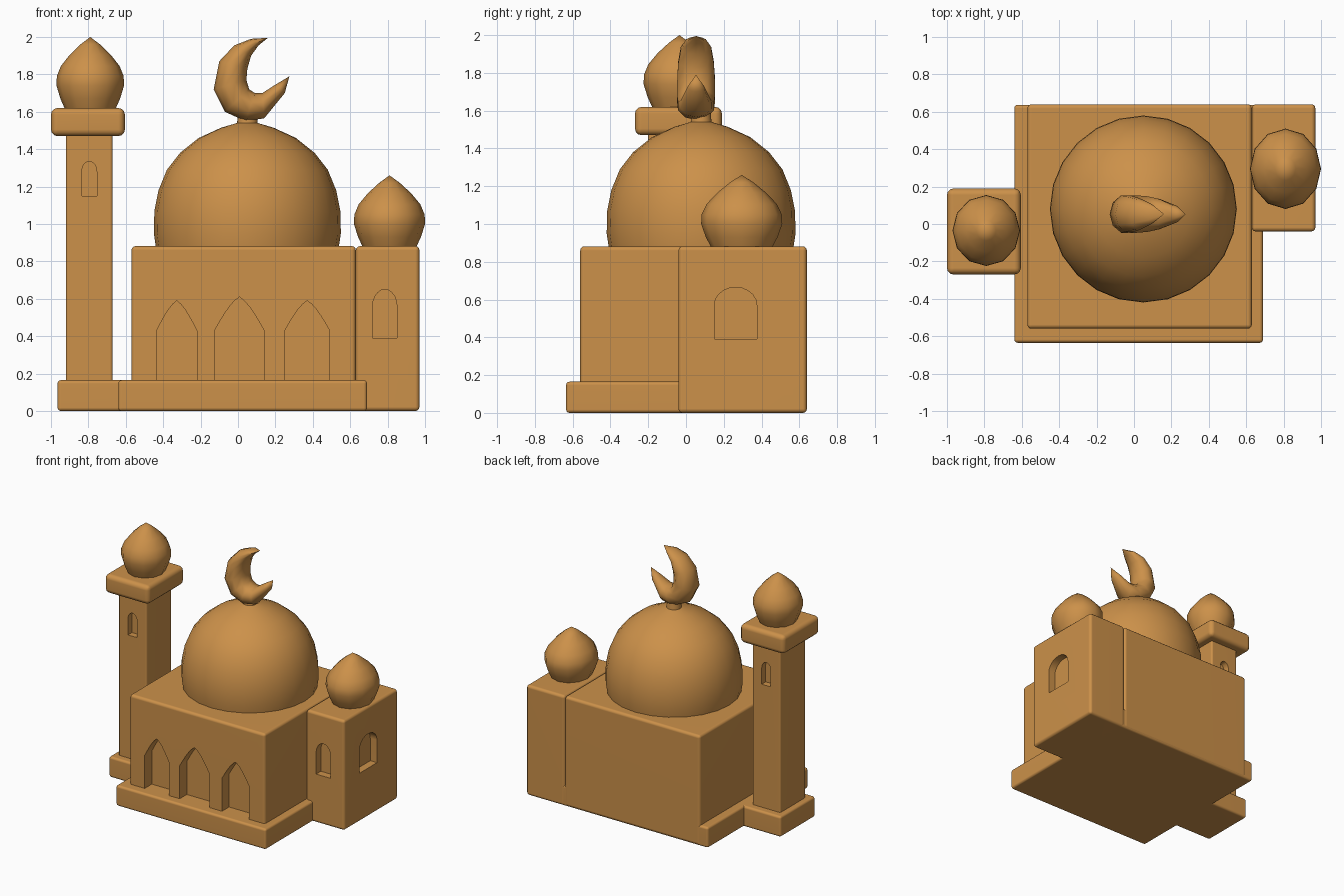
import bpy, bmesh, math
from mathutils import Vector

if "Cube" in bpy.data.objects:
    bpy.data.objects.remove(bpy.data.objects["Cube"])

mat = bpy.data.materials.new("warm sandstone")
mat.diffuse_color = (0.604, 0.283, 0.068, 1)
mat.use_nodes = True
mat.node_tree.nodes["Principled BSDF"].inputs["Base Color"].default_value = mat.diffuse_color


def make(name, bm, angle=40):
    bmesh.ops.recalc_face_normals(bm, faces=bm.faces)
    me = bpy.data.meshes.new(name)
    bm.to_mesh(me)
    bm.free()
    ob = bpy.data.objects.new(name, me)
    bpy.context.collection.objects.link(ob)
    me.materials.append(mat)
    return ob


def select(ob):
    bpy.ops.object.select_all(action='DESELECT')
    ob.select_set(True)
    bpy.context.view_layer.objects.active = ob


def smooth(ob, angle=40):
    select(ob)
    bpy.ops.object.shade_smooth_by_angle(angle=math.radians(angle))


def arch_cutter(u0, u1, z0, spring, apex, pointed, to_world):
    """Arched prism; to_world(u, z, k) places a point, k = 0 outside, 1 inside."""
    c, w = (u0 + u1) / 2, (u1 - u0) / 2
    pts = [(u0, z0), (u1, z0)]
    n = 10
    for i in range(n + 1):
        t = i / n
        if pointed:  # two shallow arcs meeting at the apex
            s = 1 - 2 * t
            h = 1 - abs(s) ** 1.0
            h = math.sin(h * math.pi / 2) * 0.55 + h * 0.45
            pts.append((c + w * s, spring + (apex - spring) * h))
        else:
            a = math.pi * t
            pts.append((c + w * math.cos(a), spring + (apex - spring) * math.sin(a)))
    bm = bmesh.new()
    rings = [[bm.verts.new(to_world(u, z, k)) for u, z in pts] for k in (0, 1)]
    m = len(pts)
    for r in rings:
        bm.faces.new(r)
    for i in range(m):
        j = (i + 1) % m
        bm.faces.new((rings[0][i], rings[0][j], rings[1][j], rings[1][i]))
    bmesh.ops.recalc_face_normals(bm, faces=bm.faces)
    ob = make("cutter", bm)
    ob.hide_render = True
    return ob


def along_y(face, depth):
    return lambda u, z, k: (u, face + depth * (1 if k else -0.5), z)


def along_x(face, depth):
    return lambda u, z, k: (face + depth * (1 if k else -0.5), u, z)


def block(name, x0, x1, y0, y1, z0, z1, bevel=0.018, cutters=()):
    bm = bmesh.new()
    bmesh.ops.create_cube(bm, size=1)
    for v in bm.verts:
        v.co = ((x0, x1)[v.co.x > 0], (y0, y1)[v.co.y > 0], (z0, z1)[v.co.z > 0])
    bmesh.ops.bevel(bm, geom=bm.edges[:], offset=bevel, segments=3,
                    profile=0.5, affect='EDGES')
    ob = make(name, bm)
    for c in cutters:
        mod = ob.modifiers.new("opening", 'BOOLEAN')
        mod.operation, mod.solver, mod.object = 'DIFFERENCE', 'EXACT', c
        select(ob)
        bpy.ops.object.modifier_apply(modifier=mod.name)
        bpy.data.objects.remove(c)
    smooth(ob)
    wn = ob.modifiers.new("even shading", 'WEIGHTED_NORMAL')
    wn.keep_sharp = True
    return ob


def lathe(name, cx, cy, profile, segs, sy=1.0):
    """Revolve (radius, z) points; radius 0 makes a tip."""
    bm = bmesh.new()
    rings = []
    for r, z in profile:
        if r == 0:
            rings.append([bm.verts.new((cx, cy, z))])
        else:
            rings.append([bm.verts.new((cx + r * math.cos(2 * math.pi * i / segs),
                                        cy + r * sy * math.sin(2 * math.pi * i / segs), z))
                          for i in range(segs)])
    bm.faces.new(rings[0])
    for a, b in zip(rings, rings[1:]):
        for i in range(segs):
            j = (i + 1) % segs
            bm.faces.new((a[i], a[j], b[0]) if len(b) == 1 else (a[i], a[j], b[j], b[i]))
    if len(rings[-1]) > 1:
        bm.faces.new(rings[-1])
    ob = make(name, bm)
    smooth(ob, 50)
    return ob


# plinth and minaret footing
block("plinth", -0.64, 0.69, -0.635, 0.637, 0, 0.165)
block("minaret_footing", -0.965, -0.6, -0.26, 0.18, 0, 0.165)

# prayer hall with three pointed front arches
arches = [(-0.435, -0.22, 0.59), (-0.125, 0.14, 0.61), (0.25, 0.49, 0.59)]
block("main_hall", -0.57, 0.63, -0.56, 0.64, 0.003, 0.882, 0.022,
      [arch_cutter(a, b, 0.15, 0.43, top, True, along_y(-0.56, 0.09)) for a, b, top in arches])

# side tower with front and right windows
block("side_tower", 0.63, 0.97, -0.04, 0.64, 0, 0.882, 0.022,
      [arch_cutter(0.72, 0.85, 0.39, 0.56, 0.65, False, along_y(-0.04, 0.06)),
       arch_cutter(0.15, 0.375, 0.39, 0.57, 0.665, False, along_x(0.97, -0.06))])

# minaret shaft with front and back windows, and balcony
block("minaret_shaft", -0.92, -0.67, -0.2, 0.12, 0.1, 1.5, 0.015,
      [arch_cutter(-0.835, -0.755, 1.15, 1.28, 1.335, False, along_y(f, d))
       for f, d in ((-0.2, 0.05), (0.12, -0.05))])
block("minaret_balcony", -1.0, -0.605, -0.27, 0.19, 1.47, 1.62, 0.035)

# main dome with neck
lathe("main_dome", 0.05, 0.08,
      [(0.488, 0.87), (0.5, 0.95), (0.497, 1.07), (0.475, 1.18), (0.43, 1.29),
       (0.36, 1.38), (0.26, 1.46), (0.14, 1.515), (0.055, 1.54), (0.05, 1.6)], 24)

# onion domes on the tower and minaret
onion = [(0.14, -0.01), (0.168, 0.05), (0.19, 0.12), (0.188, 0.17), (0.165, 0.225),
         (0.115, 0.285), (0.055, 0.34), (0, 0.38)]
for name, x, y, z, s, sy in (("tower_dome", 0.81, 0.295, 0.88, 1.0, 1.13),
                             ("minaret_dome", -0.79, -0.035, 1.62, 0.95, 1.05)):
    lathe(name, x, y, [(r * s, z + h) for r, h in onion], 12, sy)

# crescent: tapered sections between outer and inner curves
sections = [((0.07, 1.99), (0.11, 1.955), 0.055), ((-0.02, 1.955), (0.07, 1.90), 0.085),
            ((-0.10, 1.87), (0.05, 1.83), 0.1), ((-0.13, 1.72), (0.045, 1.77), 0.105),
            ((-0.07, 1.60), (0.06, 1.72), 0.105), ((0.04, 1.55), (0.09, 1.70), 0.1),
            ((0.14, 1.565), (0.13, 1.70), 0.085), ((0.25, 1.70), (0.20, 1.745), 0.045)]
bm = bmesh.new()
rings, n, cy = [], 10, 0.053
for (ox, oz), (ix, iz), ry in sections:
    mid, half = Vector(((ox + ix) / 2, 0, (oz + iz) / 2)), Vector(((ox - ix) / 2, 0, (oz - iz) / 2))
    rings.append([bm.verts.new(mid + half * math.cos(2 * math.pi * i / n)
                               + Vector((0, cy + ry * math.sin(2 * math.pi * i / n), 0)))
                  for i in range(n)])
for a, b in zip(rings, rings[1:]):
    for i in range(n):
        j = (i + 1) % n
        bm.faces.new((a[i], a[j], b[j], b[i]))
for ring, tip in ((rings[0], (0.16, cy, 1.995)), (rings[-1], (0.275, cy, 1.79))):
    t = bm.verts.new(tip)
    for i in range(n):
        bm.faces.new((ring[i], ring[(i + 1) % n], t))
smooth(make("crescent_finial", bm), 60)
